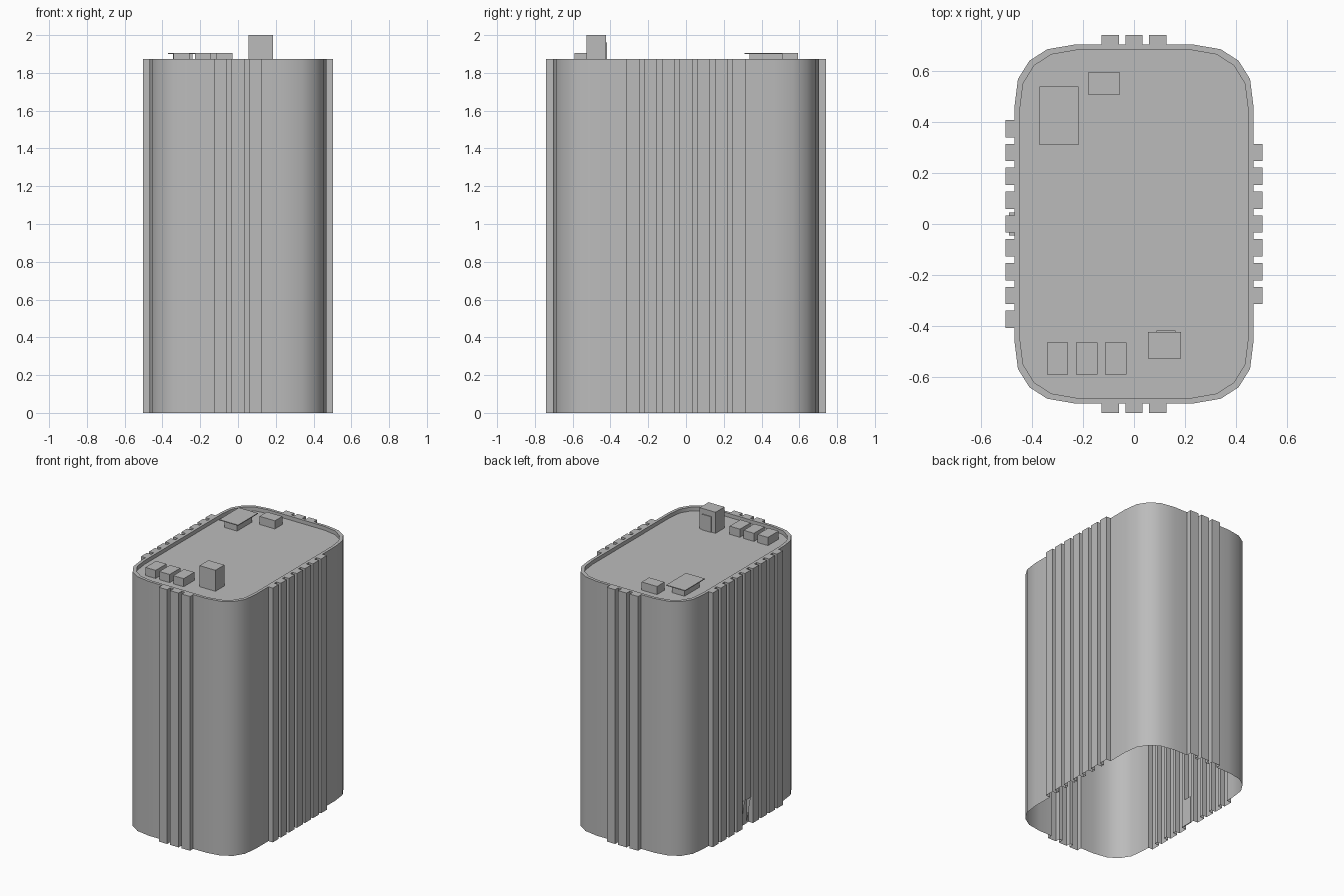
import bpy
import bmesh
from math import radians

if "Cube" in bpy.data.objects:
    bpy.data.objects.remove(bpy.data.objects["Cube"])

grey = bpy.data.materials.new("concrete grey")
grey.use_nodes = True
grey.diffuse_color = (0.5, 0.5, 0.5, 1)
grey.node_tree.nodes["Principled BSDF"].inputs["Base Color"].default_value = (0.5, 0.5, 0.5, 1)

HEIGHT, FLOOR = 1.873, 1.845
WALL_X, WALL_Y = 0.468, 0.703
RIB_X, RIB_Y = 0.504, 0.74
PITCH, HALF_RIB = 0.0935, 0.034
DOOR_TOP = 0.2


def finish(name, bm):
    bmesh.ops.recalc_face_normals(bm, faces=bm.faces)
    mesh = bpy.data.meshes.new(name)
    bm.to_mesh(mesh)
    bm.free()
    mesh.materials.append(grey)
    ob = bpy.data.objects.new(name, mesh)
    bpy.context.collection.objects.link(ob)
    return ob


def box(name, x, y, z):
    bm = bmesh.new()
    bmesh.ops.create_cube(bm, size=1)
    for v in bm.verts:
        v.co = [lo + (c + 0.5) * (hi - lo) for c, (lo, hi) in zip(v.co, (x, y, z))]
    return finish(name, bm)


def ribs(count, wall, out):
    """Ribbed stretch of wall as (along, outward) pairs."""
    pts = []
    for i in range(count):
        mid = (i - (count - 1) / 2) * PITCH
        a, b = mid - HALF_RIB, mid + HALF_RIB
        pts += [(a, wall), (a, out), (b, out), (b, wall)]
    return pts


# Rounded corner, from the side wall to the end wall
corner = [(WALL_X, 0.465), (0.455, 0.568), (0.41, 0.64), (0.34, 0.685), (0.235, WALL_Y)]


def corners(sx, sy):
    pts = [(sx * x, sy * y) for x, y in corner]
    return pts if sx * sy > 0 else pts[::-1]


# Counter-clockwise outline with ribs on all four sides
outline = [(o, a) for a, o in ribs(7, WALL_X, RIB_X)]
outline += corners(1, 1) + [(-a, o) for a, o in ribs(3, WALL_Y, RIB_Y)]
outline += corners(-1, 1) + [(-o, -a) for a, o in ribs(9, WALL_X, RIB_X)]
outline += corners(-1, -1) + [(a, -o) for a, o in ribs(3, WALL_Y, RIB_Y)]
outline += corners(1, -1)

# Wall shell, open underneath; the rib over the doorway stops short of the ground
bm = bmesh.new()
low, high = [], []
for x, y in outline:
    over_door = x < -RIB_X + 0.01 and abs(y) < HALF_RIB + 0.01
    low.append(bm.verts.new((x, y, DOOR_TOP if over_door else 0)))
    high.append(bm.verts.new((x, y, HEIGHT)))
n = len(outline)
for i in range(n):
    j = (i + 1) % n
    ends = [low[i], low[j], high[j], high[i]]
    bm.faces.new(ends)

# Rim top, inner lip and recessed roof
plain = [p for s in ((1, 1), (-1, 1), (-1, -1), (1, -1)) for p in corners(*s)]
kx, ky = 1 - 0.021 / WALL_X, 1 - 0.021 / WALL_Y
rings = [[bm.verts.new((x * s, y * t, z)) for x, y in plain]
         for s, t, z in ((1, 1, HEIGHT), (kx, ky, HEIGHT), (kx, ky, FLOOR))]
for a, b in zip(rings, rings[1:]):
    for i in range(len(plain)):
        j = (i + 1) % len(plain)
        bm.faces.new((a[i], a[j], b[j], b[i]))
bm.faces.new(rings[-1])

# Rib caps
for i in range(n - 3):
    quad = outline[i:i + 4]
    tips = [abs(x) > RIB_X - 0.01 or abs(y) > RIB_Y - 0.01 for x, y in quad]
    if tips == [False, True, True, False]:
        bm.faces.new(high[i:i + 4])
bmesh.ops.remove_doubles(bm, verts=bm.verts, dist=0.0005)
tower = finish("tower_shell", bm)
bpy.context.view_layer.objects.active = tower
tower.select_set(True)
bpy.ops.object.shade_smooth_by_angle(angle=radians(35))
tower.select_set(False)

# Doorway on the right side: flat back panel and canopy
box("doorway_panel", (-WALL_X - 0.003, -WALL_X + 0.003), (-HALF_RIB, HALF_RIB), (0, DOOR_TOP))
box("doorway_canopy", (-0.49, -WALL_X), (-0.045, 0.045), (DOOR_TOP - 0.01, DOOR_TOP))

# Roof equipment
for i in range(3):
    x = -0.342 + i * 0.114
    box(f"roof_unit_{i + 1}", (x, x + 0.084), (-0.59, -0.465), (FLOOR, 1.905))
box("stair_house", (0.055, 0.185), (-0.527, -0.423), (FLOOR, 2.0))
box("stair_house_door", (0.088, 0.162), (-0.424, -0.417), (FLOOR, 1.96))
box("small_vent_box", (-0.18, -0.055), (0.508, 0.594), (FLOOR, 1.905))
box("large_vent_base", (-0.345, -0.242), (0.335, 0.51), (FLOOR, 1.9))
box("large_vent_cover", (-0.37, -0.217), (0.31, 0.54), (1.9, 1.906))
